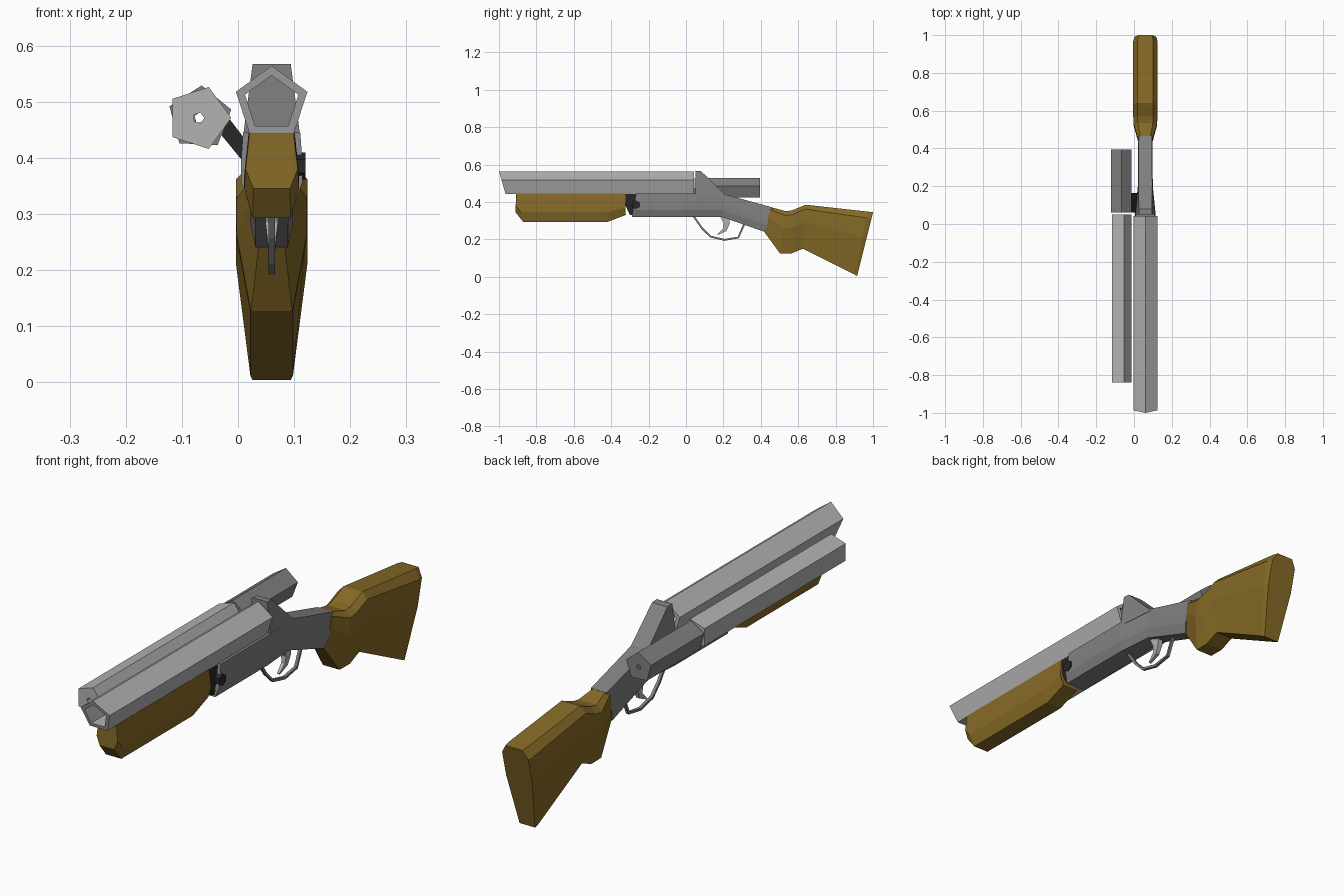
import bpy, bmesh, math

if "Cube" in bpy.data.objects:
    bpy.data.objects.remove(bpy.data.objects["Cube"])

CX = 0.06  # centre plane of the main body


def material(name, rgb):
    m = bpy.data.materials.new(name)
    m.diffuse_color = (*rgb, 1)
    m.use_nodes = True
    m.node_tree.nodes["Principled BSDF"].inputs["Base Color"].default_value = m.diffuse_color
    return m


wood = material("wood", (0.24, 0.145, 0.02))
steel = material("steel", (0.22, 0.22, 0.22))
light_steel = material("light_steel", (0.45, 0.45, 0.45))
dark = material("dark_metal", (0.02, 0.02, 0.02))


def finish(name, bm, mat):
    bmesh.ops.recalc_face_normals(bm, faces=bm.faces)
    me = bpy.data.meshes.new(name)
    bm.to_mesh(me)
    bm.free()
    me.materials.append(mat)
    ob = bpy.data.objects.new(name, me)
    bpy.context.collection.objects.link(ob)
    return ob


def skin(bm, rings, caps=True, closed=False):
    rings = [[bm.verts.new(p) for p in r] for r in rings]
    n = len(rings[0])
    pairs = list(zip(rings, rings[1:])) + ([(rings[-1], rings[0])] if closed else [])
    for a, b in pairs:
        for i in range(n):
            bm.faces.new((a[i], a[(i + 1) % n], b[(i + 1) % n], b[i]))
    if caps and not closed:
        bm.faces.new(rings[0])
        bm.faces.new(rings[-1])


def loft(name, stations, half, mat):
    """stations: y_top, z_top, y_bottom, z_bottom, width scale; half: (half width, t down)."""
    section = half + [(-w, t) for w, t in reversed(half)]
    bm = bmesh.new()
    skin(bm, [[(CX + w * s, yt + (yb - yt) * t, zt + (zb - zt) * t) for w, t in section]
              for yt, zt, yb, zb, s in stations])
    return finish(name, bm, mat)


def tube(name, x, z, r_out, r_in, y0, y1, angle, mat, slant=0):
    """Hollow five-sided tube along y with an optionally slanted front end."""
    def ring(r, y, s):
        pts = []
        for i in range(5):
            a = math.radians(angle + 72 * i)
            dz = r * math.sin(a)
            pts.append((x + r * math.cos(a), y + s * (r_out - dz), z + dz))
        return pts
    bm = bmesh.new()
    skin(bm, [ring(r_out, y0, slant), ring(r_out, y1, 0),
              ring(r_in, y1, 0), ring(r_in, y0, slant)], closed=True)
    return finish(name, bm, mat)


def ribbon(name, path, mat):
    """path: y, z, half thickness along y/z normal, half width in x."""
    rings = []
    for i, (y, z, t, w) in enumerate(path):
        a, b = path[max(i - 1, 0)], path[min(i + 1, len(path) - 1)]
        d = math.hypot(b[0] - a[0], b[1] - a[1])
        ny, nz = -(b[1] - a[1]) / d * t, (b[0] - a[0]) / d * t
        rings.append([(CX - w, y - ny, z - nz), (CX + w, y - ny, z - nz),
                      (CX + w, y + ny, z + nz), (CX - w, y + ny, z + nz)])
    bm = bmesh.new()
    skin(bm, rings)
    return finish(name, bm, mat)


# Barrels and side tube
tube("main_barrel", CX, 0.497, 0.067, 0.050, -1.0, 0.043, 90, light_steel, 0.29)
tube("side_barrel", -0.07, 0.471, 0.058, 0.010, -0.84, 0.05, 0, light_steel)
tube("side_rear_tube", -0.068, 0.471, 0.058, 0.010, 0.06, 0.395, 87, steel)

# Receiver and raised breech
loft("receiver", [(-0.267, 0.445, -0.29, 0.32, 1.0), (0.05, 0.445, 0.04, 0.32, 1.0),
                  (0.21, 0.440, 0.19, 0.32, 0.72), (0.465, 0.37, 0.42, 0.24, 0.68)],
     [(0.051, 0), (0.055, 0.45), (0.055, 0.7), (0.042, 1)], steel)
bm = bmesh.new()
skin(bm, [[(CX + s * w, y, z) for y, z, w in
           [(0.05, 0.43, 0.052), (0.05, 0.567, 0.034), (0.08, 0.565, 0.034), (0.22, 0.43, 0.037)]]
          for s in (-1, 1)])
finish("breech_block", bm, steel)

# Wooden fore-end
loft("fore_end", [(-0.908, 0.445, -0.912, 0.345, 0.95), (-0.905, 0.445, -0.87, 0.293, 1.0),
                  (-0.42, 0.445, -0.42, 0.293, 1.0), (-0.325, 0.445, -0.322, 0.33, 1.0)],
     [(0.041, 0), (0.049, 0.65), (0.034, 1)], wood)

# Wooden stock
loft("stock", [(0.455, 0.372, 0.418, 0.24, 0.62), (0.535, 0.35, 0.502, 0.125, 0.97),
               (0.57, 0.356, 0.565, 0.125, 1.0), (0.64, 0.385, 0.625, 0.15, 1.0),
               (0.975, 0.348, 0.90, 0.012, 1.0), (1.0, 0.345, 0.915, 0.004, 0.9)],
     [(0.041, 0), (0.064, 0.1), (0.064, 0.4), (0.038, 1)], wood)

# Hinge lug between fore-end and receiver
bm = bmesh.new()
skin(bm, [[(CX + x, y, z) for y, z in
           [(-0.33, 0.445), (-0.33, 0.395), (-0.30, 0.33), (-0.25, 0.33), (-0.25, 0.445)]]
          for x in (-0.038, 0.038)])
finish("hinge_lug", bm, dark)

# Hinge bolt
bm = bmesh.new()
skin(bm, [[(x, -0.268 + 0.024 * math.cos(a), 0.385 + 0.024 * math.sin(a))
           for a in [math.radians(90 + 60 * i) for i in range(6)]] for x in (0.06, 0.12)])
finish("hinge_bolt", bm, dark)

# Arm holding the side tube
bm = bmesh.new()
skin(bm, [[(x, y, z) for x, z in [(-0.035, 0.447), (-0.015, 0.469), (0.03, 0.410), (0.02, 0.380)]]
          for y in (0.06, 0.163)])
finish("side_arm", bm, dark)

# Trigger guard and trigger
ribbon("trigger_guard", [(y, z, 0.005, 0.006) for y, z in
                         [(0.04, 0.325), (0.085, 0.26), (0.13, 0.215), (0.205, 0.197),
                          (0.28, 0.21), (0.315, 0.29)]], steel)
ribbon("trigger", [(0.205, 0.33, 0.024, 0.012), (0.218, 0.285, 0.016, 0.011),
                   (0.208, 0.252, 0.011, 0.008), (0.17, 0.226, 0.003, 0.005)], light_steel)
